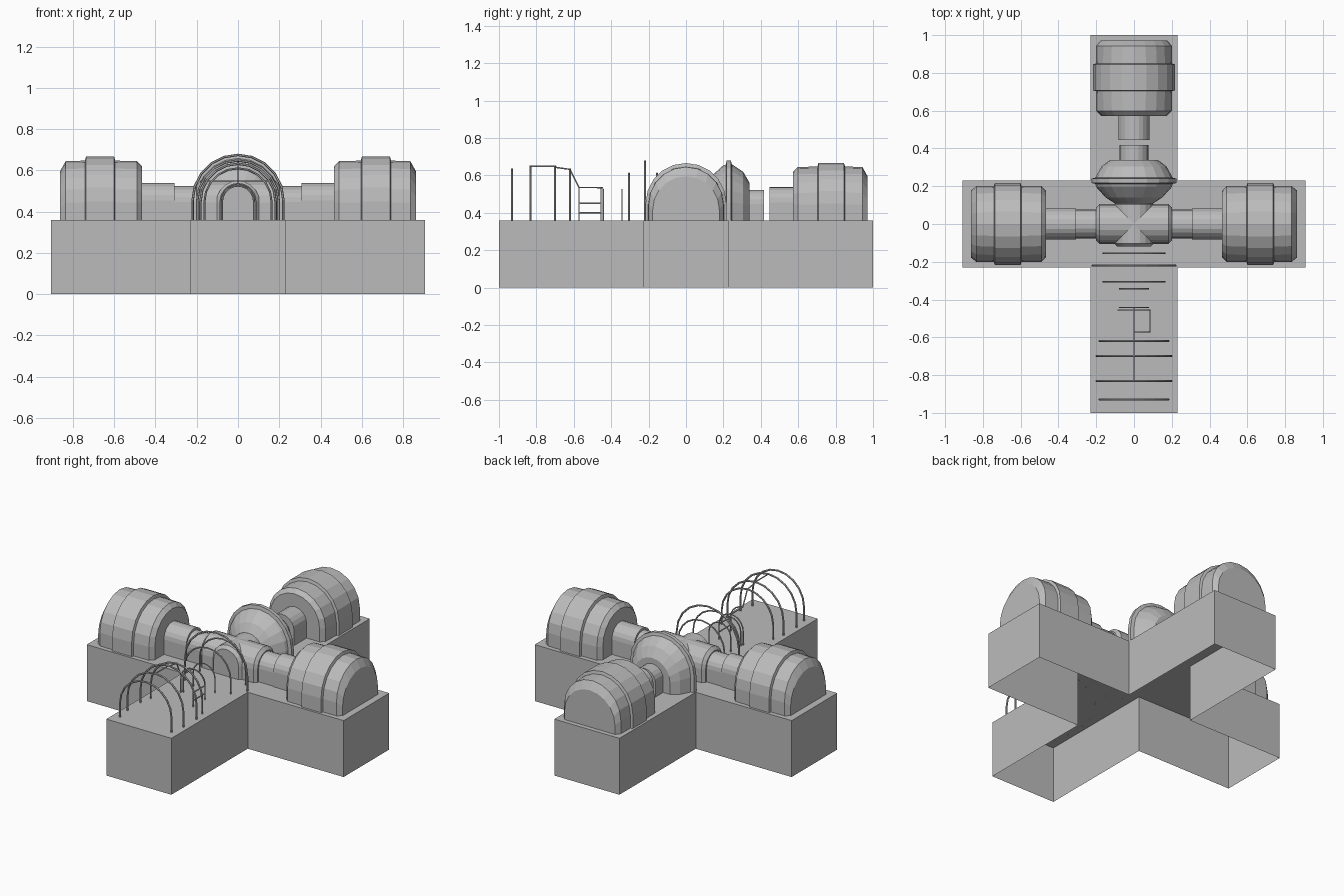
import bpy, bmesh
from math import sin, cos, pi
from mathutils import Matrix, Vector

if "Cube" in bpy.data.objects:
    bpy.data.objects.remove(bpy.data.objects["Cube"])

DECK = 0.36
SEGMENTS = 10

grey = bpy.data.materials.new("plain grey")
grey.use_nodes = True
grey.diffuse_color = (0.5, 0.5, 0.5, 1)
grey.node_tree.nodes["Principled BSDF"].inputs["Base Color"].default_value = (0.5, 0.5, 0.5, 1)


def finish(name, bm):
    bmesh.ops.recalc_face_normals(bm, faces=bm.faces)
    mesh = bpy.data.meshes.new(name)
    bm.to_mesh(mesh)
    bm.free()
    mesh.materials.append(grey)
    obj = bpy.data.objects.new(name, mesh)
    bpy.context.collection.objects.link(obj)
    return obj


def arch(half_width, height, y, foot=DECK, x_from=-1):
    """Points of a round arch on straight legs, standing on the deck."""
    spring = DECK + height - half_width
    pts = [Vector((half_width * cos(pi * i / SEGMENTS), y,
                   spring + half_width * sin(pi * i / SEGMENTS)))
           for i in range(SEGMENTS + 1)]
    return [Vector((half_width, y, foot))] + pts + [Vector((-half_width, y, foot))]


def arched_shell(name, stations, turn=0):
    """Loft arches (distance, half width, height) along +y, then turn about z."""
    bm = bmesh.new()
    rings = [[bm.verts.new(p) for p in arch(w, h, d)] for d, w, h in stations]
    for a, b in zip(rings, rings[1:]):
        for i in range(len(a) - 1):
            bm.faces.new((a[i], a[i + 1], b[i + 1], b[i]))
    bm.faces.new(rings[0])
    bm.faces.new(rings[-1])
    bmesh.ops.transform(bm, matrix=Matrix.Rotation(turn, 4, 'Z'), verts=bm.verts)
    return finish(name, bm)


def rod(name, pts, radius=0.005, sides=6):
    """Thin tube swept along a path, with mitred corners."""
    bm = bmesh.new()
    rings = []
    for i, p in enumerate(pts):
        before = (p - pts[i - 1]).normalized() if i else None
        after = (pts[i + 1] - p).normalized() if i < len(pts) - 1 else None
        along = ((before or after) + (after or before)).normalized()
        # a reference axis square to the plane of the path
        ref = Vector((0, 1, 0)) if abs(along.y) < 0.1 else Vector((1, 0, 0))
        u = along.cross(ref).normalized()
        v = along.cross(u)
        rings.append([bm.verts.new(p + radius * (u * cos(2 * pi * k / sides) + v * sin(2 * pi * k / sides)))
                      for k in range(sides)])
    for a, b in zip(rings, rings[1:]):
        for k in range(sides):
            n = (k + 1) % sides
            bm.faces.new((a[k], a[n], b[n], b[k]))
    bm.faces.new(rings[0])
    bm.faces.new(rings[-1])
    return finish(name, bm)


# Cross-shaped plinth, hollow and open underneath
bm = bmesh.new()
W, X, Y = 0.23, 0.907, 1.0
outline = [(W, -Y), (W, -W), (X, -W), (X, W), (W, W), (W, Y),
           (-W, Y), (-W, W), (-X, W), (-X, -W), (-W, -W), (-W, -Y)]
top = bm.faces.new([bm.verts.new((x, y, DECK)) for x, y in outline])
walls = bmesh.ops.extrude_edge_only(bm, edges=list(top.edges))
bmesh.ops.translate(bm, vec=(0, 0, -DECK),
                    verts=[g for g in walls["geom"] if isinstance(g, bmesh.types.BMVert)])
finish("plinth", bm)

# Three banded pods at the ends of the arms
pod = [(0.465, 0.175, 0.26), (0.49, 0.2, 0.285), (0.595, 0.202, 0.287),
       (0.6, 0.216, 0.306), (0.737, 0.216, 0.306), (0.742, 0.202, 0.287),
       (0.835, 0.2, 0.285), (0.863, 0.178, 0.235)]
# Tunnels from the hub to each pod, in two widths
narrow = [(0.18, 0.077, 0.163), (0.31, 0.077, 0.163)]
wide = [(0.308, 0.083, 0.178), (0.47, 0.083, 0.178)]
for side, turn, shift in (("left", -pi / 2, 0), ("right", pi / 2, 0), ("back", 0, 0.108)):
    for part, profile in (("pod", pod), ("narrow_tunnel", narrow), ("wide_tunnel", wide)):
        arched_shell(f"{side}_{part}", [(d + shift + (0.03 if shift and part == "wide_tunnel" and d < 0.4 else 0),
                                         w, h) for d, w, h in profile], turn)

# Central hub: two crossing barrels with chamfered ends
for name, reach, turn in (("hub_long_barrel", 0.2, pi / 2), ("hub_cross_barrel", 0.12, 0)):
    arched_shell(name, [(-reach, 0.088, 0.17), (0.018 - reach, 0.105, 0.19),
                        (reach - 0.018, 0.105, 0.19), (reach, 0.088, 0.17)], turn)

# Flanged bell chamber behind the hub
arched_shell("bell_chamber", [(0.105, 0.095, 0.18), (0.14, 0.15, 0.24), (0.195, 0.2, 0.29),
                              (0.213, 0.205, 0.298), (0.217, 0.226, 0.32), (0.24, 0.226, 0.32),
                              (0.245, 0.205, 0.3), (0.305, 0.172, 0.26), (0.34, 0.125, 0.2)])

# Bare hoops along the front arm: y, half width, height, thickness
for i, (y, w, h, r) in enumerate([
        (-0.155, 0.163, 0.25, 0.005), (-0.22, 0.22, 0.315, 0.006),
        (-0.305, 0.163, 0.25, 0.005), (-0.342, 0.077, 0.165, 0.004),
        (-0.442, 0.077, 0.165, 0.004), (-0.455, 0.085, 0.175, 0.004),
        (-0.62, 0.182, 0.272, 0.006), (-0.7, 0.198, 0.288, 0.006),
        (-0.832, 0.198, 0.288, 0.006), (-0.93, 0.182, 0.272, 0.006)]):
    rod(f"hoop_{i + 1}", arch(w, h, y, DECK - 0.002), r)

# Half hoop and two side rails of the open tunnel
half = [p for p in arch(0.085, 0.175, -0.572, DECK - 0.002) if p.x > -0.001]
rod("half_hoop", half, 0.004)
for name, z in (("upper_side_rail", 0.45), ("lower_side_rail", 0.4)):
    rod(name, [Vector((0.085, -0.572, z)), Vector((0.085, -0.455, z))], 0.004)

# Ridge rail joining the hoop tops
rod("ridge_rail", [Vector((0, y, z)) for y, z in (
    (-0.832, 0.648), (-0.7, 0.648), (-0.69, 0.642), (-0.62, 0.632), (-0.572, 0.535), (-0.445, 0.535))], 0.004)
